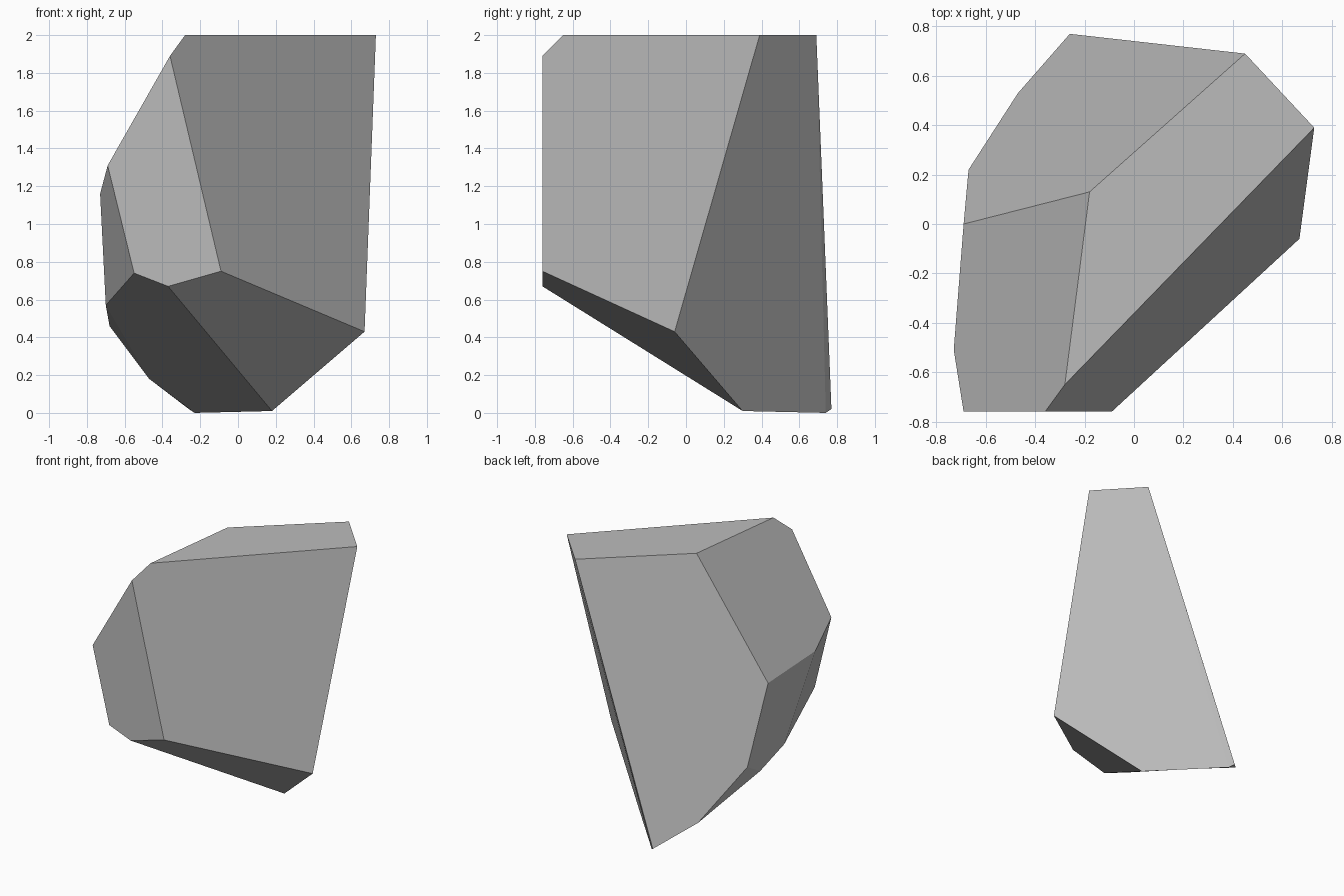
import bpy
import bmesh
import math

default_cube = bpy.data.objects.get("Cube")
if default_cube:
    bpy.data.objects.remove(default_cube, do_unlink=True)


def flat_material(name, colour):
    material = bpy.data.materials.new(name)
    material.use_nodes = True
    material.diffuse_color = colour
    shader = material.node_tree.nodes["Principled BSDF"]
    shader.inputs["Base Color"].default_value = colour
    return material


def faceted_rock(name, corner_groups, material):
    """Wrap the corners in a convex shell and merge its coplanar triangles."""
    bm = bmesh.new()
    for group in corner_groups:
        for corner in group:
            bm.verts.new(corner)
    bmesh.ops.convex_hull(bm, input=bm.verts[:])
    bmesh.ops.dissolve_limit(bm, angle_limit=math.radians(3),
                             verts=bm.verts[:], edges=bm.edges[:])
    bmesh.ops.recalc_face_normals(bm, faces=bm.faces[:])
    mesh = bpy.data.meshes.new(name)
    bm.to_mesh(mesh)
    bm.free()
    mesh.materials.append(material)
    rock = bpy.data.objects.new(name, mesh)
    bpy.context.collection.objects.link(rock)
    return rock


# Flat top
top = [(-.28, -.65, 2), (.73, .39, 2), (.45, .69, 2), (-.18, .13, 2)]

# Upright front facet
front_y = -.76
front = [(x, front_y, z) for x, z in
         [(-.36, 1.89), (-.69, 1.31), (-.55, .74), (-.37, .67), (-.09, .75)]]

# Chipped left flank
flank = [(-.73, -.51, 1.16), (-.69, 0, 1.1), (-.67, .22, .54),
         (-.7, -.18, .57), (-.68, .08, .46), (-.47, .53, .18)]

# Lower right corner and the foot
foot = [(.67, -.06, .43), (.18, .3, .01), (-.26, .77, .02), (-.23, .74, 0)]

stone_grey = flat_material("stone grey", (.5, .5, .5, 1))
faceted_rock("rock", [top, front, flank, foot], stone_grey)
